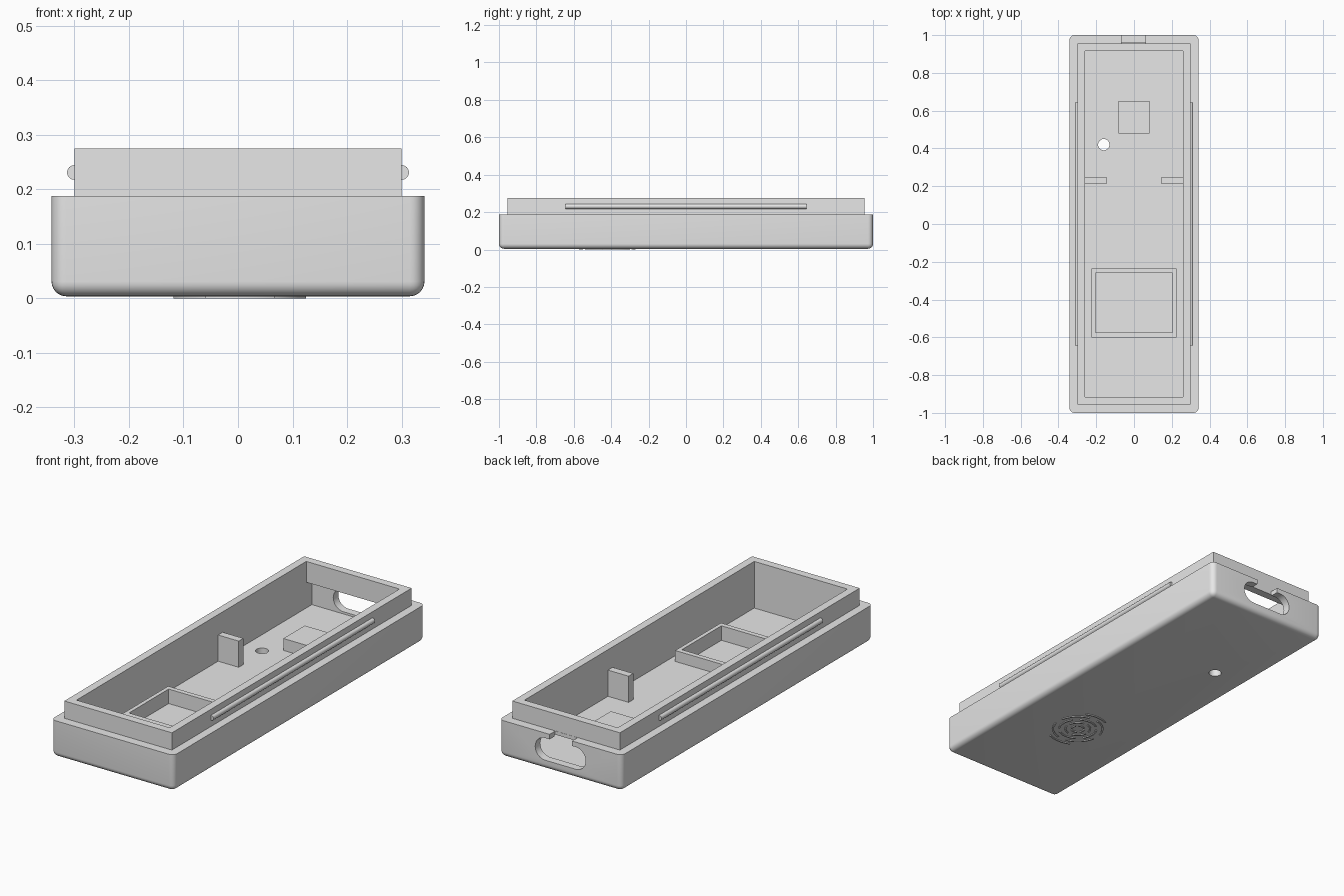
import bpy, bmesh, math

if "Cube" in bpy.data.objects:
    bpy.data.objects.remove(bpy.data.objects["Cube"])

grey = bpy.data.materials.new("light_grey")
grey.diffuse_color = (0.8, 0.8, 0.8, 1)
grey.use_nodes = True
grey.node_tree.nodes["Principled BSDF"].inputs["Base Color"].default_value = grey.diffuse_color


def finish(name, bm):
    bmesh.ops.recalc_face_normals(bm, faces=bm.faces)
    me = bpy.data.meshes.new(name)
    bm.to_mesh(me)
    bm.free()
    me.materials.append(grey)
    ob = bpy.data.objects.new(name, me)
    bpy.context.collection.objects.link(ob)
    return ob


def box(name, x0, x1, y0, y1, z0, z1):
    bm = bmesh.new()
    bmesh.ops.create_cube(bm, size=1)
    for v in bm.verts:
        v.co = (x1 if v.co.x > 0 else x0, y1 if v.co.y > 0 else y0, z1 if v.co.z > 0 else z0)
    return finish(name, bm)


def prism(name, pts, offset):
    """Extrude a closed 3D outline along an offset."""
    bm = bmesh.new()
    face = bm.faces.new([bm.verts.new(p) for p in pts])
    ext = bmesh.ops.extrude_face_region(bm, geom=[face])
    bmesh.ops.translate(bm, vec=offset, verts=[g for g in ext["geom"] if isinstance(g, bmesh.types.BMVert)])
    return finish(name, bm)


def circle(cx, cy, r, a0, a1, n):
    return [(cx + r * math.cos(a0 + (a1 - a0) * i / n), cy + r * math.sin(a0 + (a1 - a0) * i / n))
            for i in range(n + 1)]


def activate(ob):
    bpy.ops.object.select_all(action='DESELECT')
    ob.select_set(True)
    bpy.context.view_layer.objects.active = ob


def boolean(target, other, op):
    mod = target.modifiers.new(op, 'BOOLEAN')
    mod.operation = op
    mod.solver = 'EXACT'
    mod.object = other
    activate(target)
    bpy.ops.object.modifier_apply(modifier=mod.name)
    bpy.data.objects.remove(other)


def smooth(ob):
    activate(ob)
    bpy.ops.object.shade_smooth_by_angle(angle=math.radians(30))


# Outer shell: rounded upright and bottom edges, square top edge
shell = box("case_shell", -0.342, 0.342, -1, 1, 0.004, 0.188)
bm = bmesh.new()
bm.from_mesh(shell.data)
edges = [e for e in bm.edges if min(v.co.z for v in e.verts) < 0.1]
bmesh.ops.bevel(bm, geom=edges, offset=0.027, segments=6, profile=0.5, affect='EDGES')
bm.to_mesh(shell.data)
bm.free()

# Raised lip and hollow interior
boolean(shell, box("lip", -0.3, 0.3, -0.955, 0.955, 0.1, 0.275), 'UNION')
boolean(shell, box("cavity", -0.26, 0.26, -0.915, 0.915, 0.04, 0.4), 'DIFFERENCE')
boolean(shell, box("rear_pocket", -0.26, 0.26, 0.9, 0.96, 0.04, 0.17), 'DIFFERENCE')
boolean(shell, box("speaker_pocket", -0.205, 0.205, -0.575, -0.26, 0.022, 0.1), 'DIFFERENCE')

# Rear connector slot, with a notch up to the ledge
hp = math.pi / 2
outline = circle(0.085, 0.107, 0.056, -hp, hp, 16) + circle(-0.085, 0.107, 0.056, hp, 3 * hp, 16)
boolean(shell, prism("slot", [(x, 0.93, z) for x, z in outline], (0, 0.2, 0)), 'DIFFERENCE')
boolean(shell, box("notch", -0.065, 0.06, 0.956, 1.1, 0.12, 0.188), 'DIFFERENCE')

# Round hole through the floor
hole = circle(-0.16, 0.42, 0.03, 0, 2 * math.pi, 32)[:-1]
boolean(shell, prism("hole", [(x, y, -0.1) for x, y in hole], (0, 0, 0.3)), 'DIFFERENCE')
smooth(shell)

# Speaker frame on the floor
frame = box("speaker_frame", -0.225, 0.225, -0.60, -0.235, 0.039, 0.095)
boolean(frame, box("frame_opening", -0.205, 0.205, -0.575, -0.26, 0, 0.2), 'DIFFERENCE')

# Floor block, board stops and snap ribs
box("floor_block", -0.083, 0.083, 0.48, 0.65, 0.039, 0.1)
for side, s in (("left", -1), ("right", 1)):
    xs = sorted((s * 0.145, s * 0.262))
    box(side + "_board_stop", xs[0], xs[1], 0.213, 0.25, 0.039, 0.172)
    rib = circle(s * 0.3, 0.231, 0.0135, 0, 2 * math.pi, 24)[:-1]
    smooth(prism(side + "_snap_rib", [(x, -0.643, z) for x, z in rib], (0, 1.286, 0)))

# Speaker grille: thin concentric arcs under the floor
k = 0
for ring, r in enumerate((0.03, 0.06, 0.09, 0.12, 0.147)):
    for q in range(4):
        if ring == 4 and q % 2 == 0:
            continue
        mid = q * hp + (hp / 2 if ring % 2 else 0)
        half = math.radians(33 if ring < 4 else 25)
        pts = circle(0.003, -0.42, r + 0.004, mid - half, mid + half, 10)
        pts += circle(0.003, -0.42, r - 0.004, mid + half, mid - half, 10)
        k += 1
        smooth(prism(f"grille_arc_{k}", [(x, y, 0) for x, y in pts], (0, 0, 0.008)))
